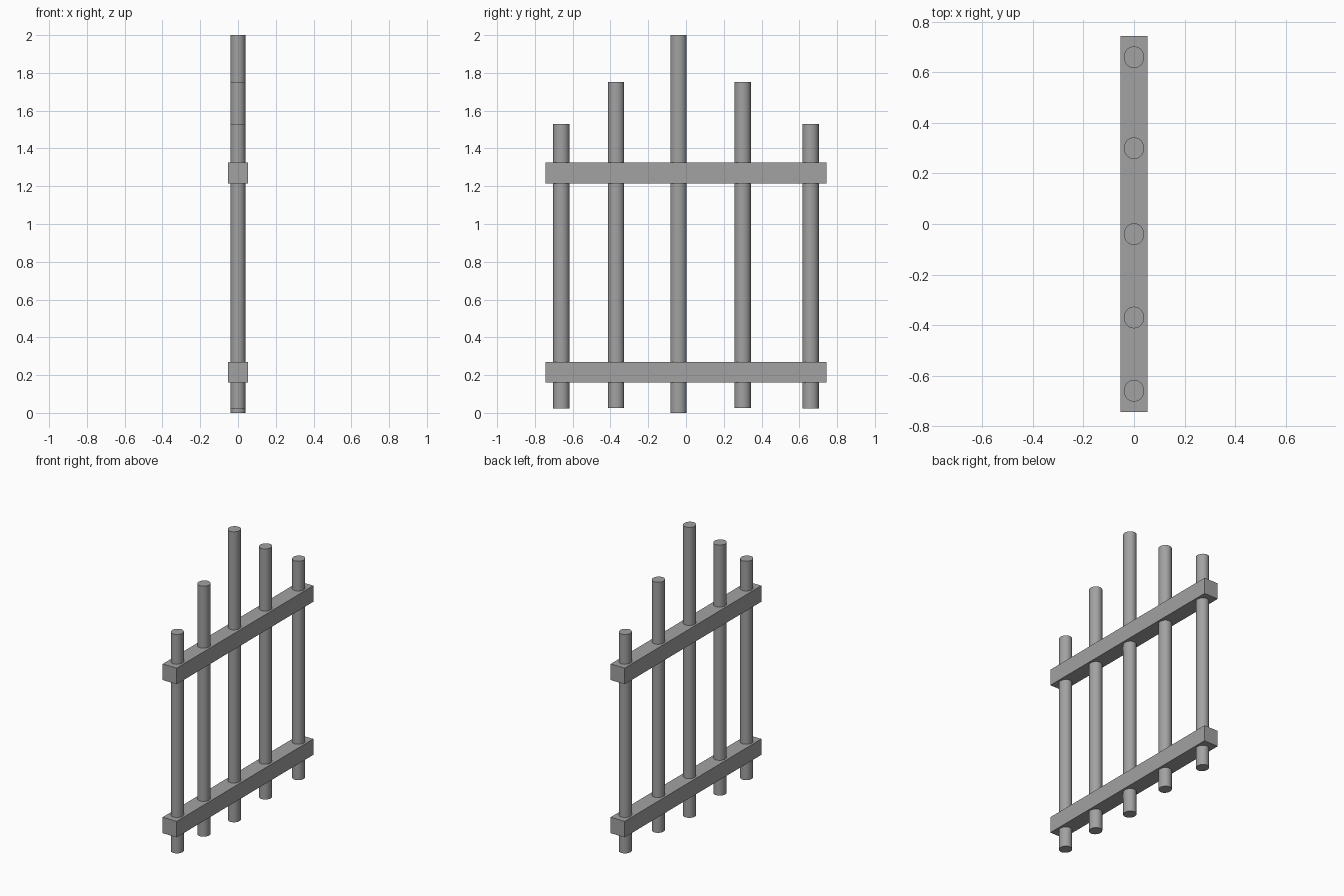
import bpy
import math

cube = bpy.data.objects.get("Cube")
if cube:
    bpy.data.objects.remove(cube, do_unlink=True)

# Single grey metal colour
GREY = (0.36, 0.36, 0.36, 1.0)
metal = bpy.data.materials.new("grey_metal")
metal.use_nodes = True
metal.diffuse_color = GREY
metal.node_tree.nodes["Principled BSDF"].inputs["Base Color"].default_value = GREY


def finish(name, scale):
    """Name the active object, apply its scale and give it the metal colour."""
    obj = bpy.context.object
    obj.name = name
    obj.scale = scale
    bpy.ops.object.transform_apply(location=False, rotation=False, scale=True)
    obj.data.materials.append(metal)
    return obj


def add_rail(name, bottom, top):
    bpy.ops.mesh.primitive_cube_add(size=1, location=(0, 0, (bottom + top) / 2))
    finish(name, (0.107, 1.486, top - bottom))


def add_bar(name, y, bottom, top):
    bpy.ops.mesh.primitive_cylinder_add(
        vertices=32, radius=1, depth=1, location=(0, y, (bottom + top) / 2))
    finish(name, (0.04, 0.043, top - bottom))
    bpy.ops.object.shade_smooth_by_angle(angle=math.radians(35))


# Horizontal rails
add_rail("lower_rail", 0.16, 0.27)
add_rail("upper_rail", 1.214, 1.325)

# Upright bars, stepping up to the tallest one in the middle
add_bar("front_outer_bar", -0.66, 0.023, 1.53)
add_bar("front_inner_bar", -0.37, 0.027, 1.752)
add_bar("middle_bar", -0.04, 0.0, 2.0)
add_bar("back_inner_bar", 0.30, 0.027, 1.752)
add_bar("back_outer_bar", 0.66, 0.023, 1.53)
